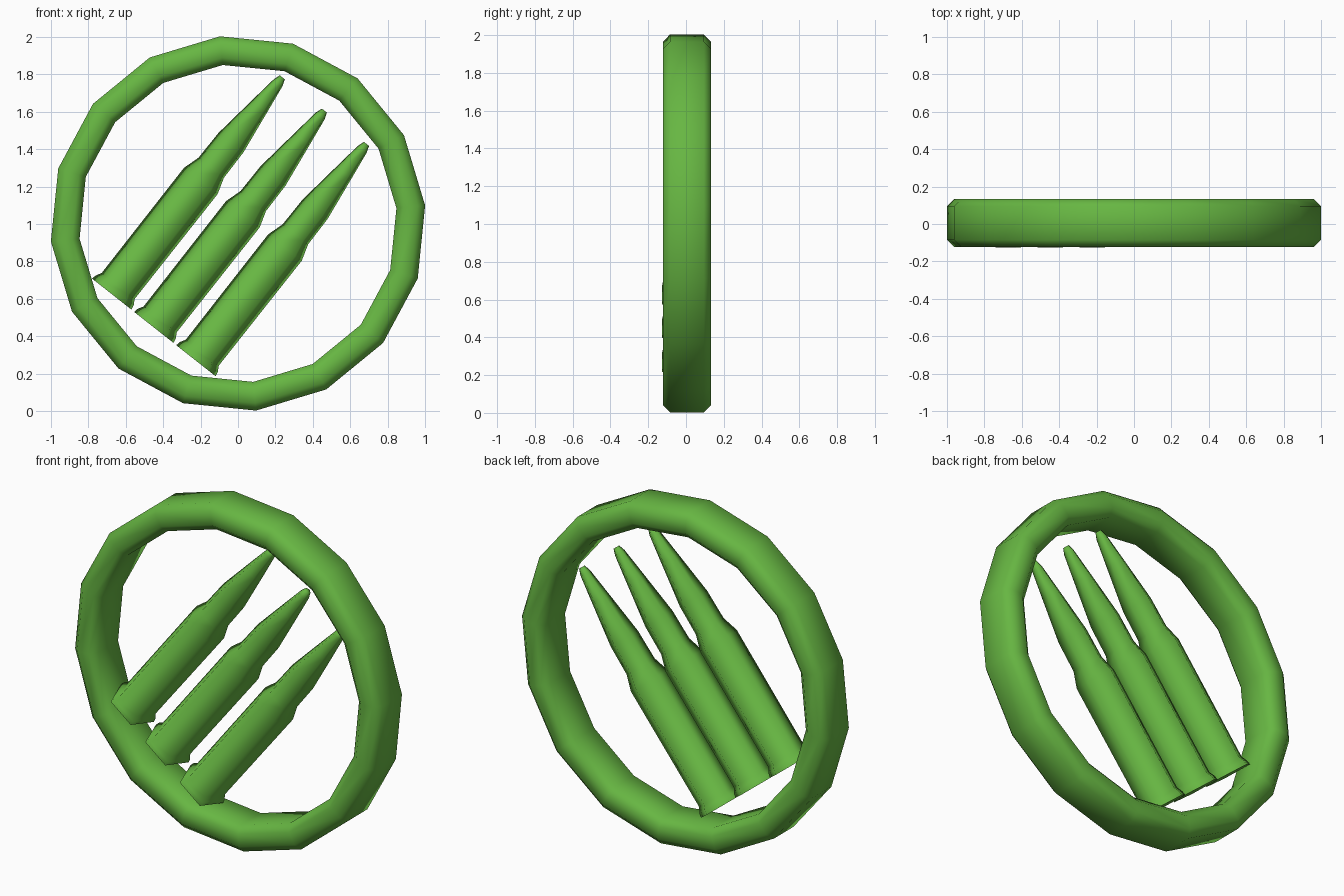
import bpy, bmesh, math
from mathutils import Matrix, Vector

if "Cube" in bpy.data.objects:
    bpy.data.objects.remove(bpy.data.objects["Cube"])

green = bpy.data.materials.new("leaf_green")
green.diffuse_color = (0.135, 0.47, 0.055, 1)
green.use_nodes = True
green.node_tree.nodes["Principled BSDF"].inputs["Base Color"].default_value = green.diffuse_color


def make_object(name, bm, smooth_angle):
    bmesh.ops.recalc_face_normals(bm, faces=bm.faces)
    mesh = bpy.data.meshes.new(name)
    bm.to_mesh(mesh)
    bm.free()
    mesh.materials.append(green)
    obj = bpy.data.objects.new(name, mesh)
    bpy.context.collection.objects.link(obj)
    bpy.ops.object.select_all(action='DESELECT')
    obj.select_set(True)
    bpy.context.view_layer.objects.active = obj
    bpy.ops.object.shade_smooth_by_angle(angle=math.radians(smooth_angle))
    return obj


def bridge(bm, a, b):
    n = len(a)
    for i in range(n):
        j = (i + 1) % n
        bm.faces.new((a[i], a[j], b[j], b[i]))


# Ring: chamfered rectangular section swept through sixteen steps
SECTION = [(0.077, -0.09), (0.077, 0.09), (0.037, 0.128), (-0.037, 0.128),
           (-0.077, 0.09), (-0.077, -0.09), (-0.037, -0.128), (0.037, -0.128)]
bm = bmesh.new()
loops = []
for i in range(16):
    a = math.radians(5.5 + 22.5 * i)
    loops.append([bm.verts.new(((0.928 + r) * math.cos(a), y + 0.005,
                                1.003 + (0.928 + r) * math.sin(a)))
                  for r, y in SECTION])
for i in range(16):
    bridge(bm, loops[i], loops[(i + 1) % 16])
make_object("ring", bm, 60)

# Cartridges: five-sided lathe along a slanted axis, flat side to the front
PROFILE = [(0.0, 0.141), (0.025, 0.136), (0.055, 0.118), (0.77, 0.120),
           (0.86, 0.091), (1.03, 0.089), (1.28, 0.054), (1.44, 0.031),
           (1.475, 0.018)]
tilt = math.radians(51.8)
axis = Vector((math.cos(tilt), 0, math.sin(tilt)))
side = Vector((-math.sin(tilt), 0, math.cos(tilt)))
back = Vector((0, 1, 0))

for k, name in enumerate(("left", "middle", "right")):
    base = Vector((-0.675 + 0.225 * k, -0.012, 0.625 - 0.178 * k))
    bm = bmesh.new()
    loops = []
    for s, r in PROFILE:
        loops.append([bm.verts.new(base + axis * s
                                   + side * r * math.sin(math.tau * i / 5)
                                   + back * r * math.cos(math.tau * i / 5))
                      for i in range(5)])
    for a, b in zip(loops, loops[1:]):
        bridge(bm, a, b)
    bm.faces.new(loops[0])
    bm.faces.new(loops[-1])
    make_object(name + "_cartridge", bm, 76)
